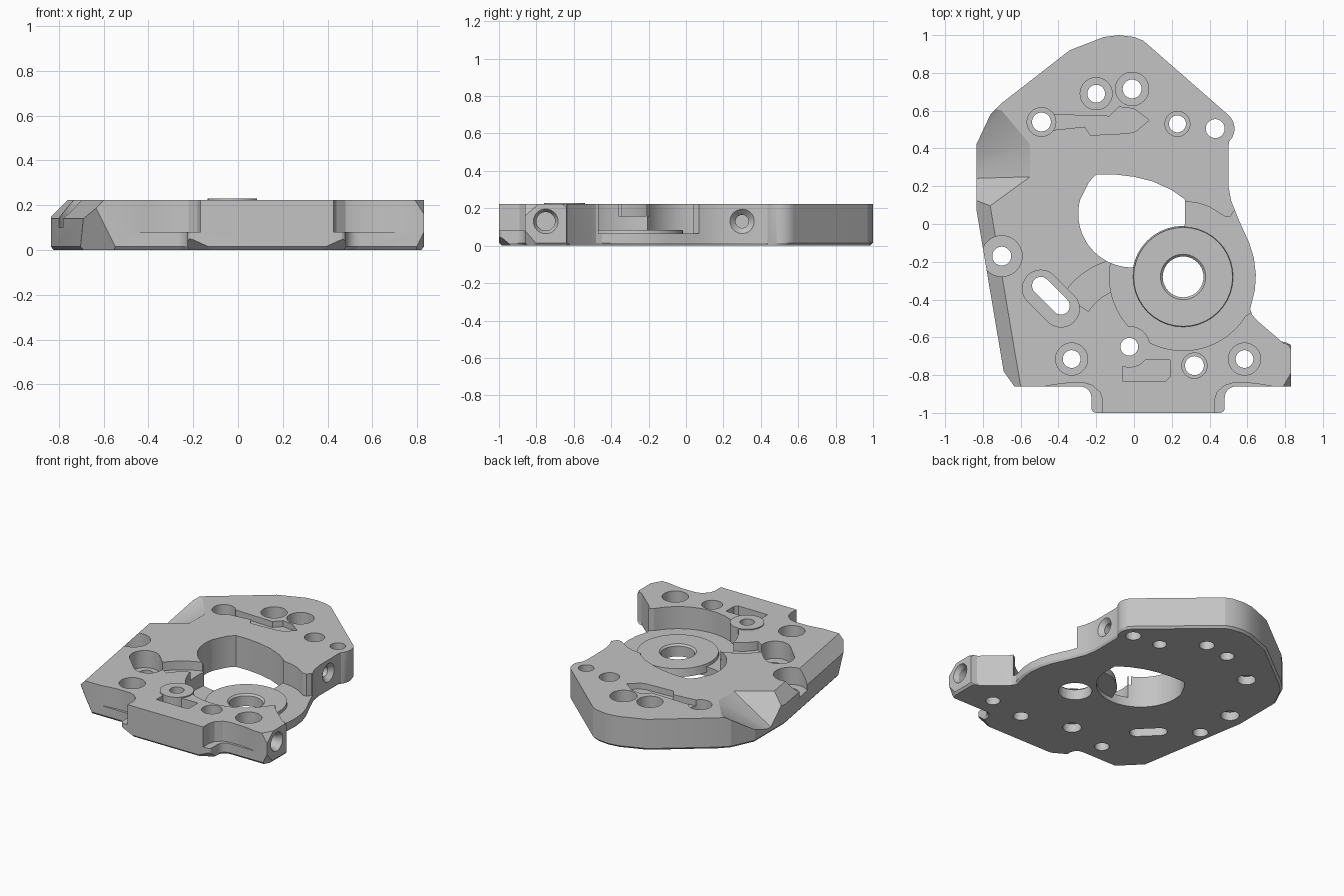
import bpy, bmesh
from math import sin, cos, pi, radians
from mathutils import Vector

if "Cube" in bpy.data.objects:
    bpy.data.objects.remove(bpy.data.objects["Cube"])

TOP = 0.222
metal = bpy.data.materials.new("machined_grey")
metal.use_nodes = True
grey = (0.55, 0.55, 0.55, 1)
metal.diffuse_color = grey
metal.node_tree.nodes["Principled BSDF"].inputs["Base Color"].default_value = grey


def to_object(name, bm):
    bmesh.ops.recalc_face_normals(bm, faces=bm.faces)
    mesh = bpy.data.meshes.new(name)
    bm.to_mesh(mesh)
    bm.free()
    mesh.materials.append(metal)
    obj = bpy.data.objects.new(name, mesh)
    bpy.context.collection.objects.link(obj)
    return obj


def loft(name, rings):
    """Closed solid through rings of matching point count."""
    bm = bmesh.new()
    loops = [[bm.verts.new(p) for p in ring] for ring in rings]
    for a, b in zip(loops, loops[1:]):
        for i in range(len(a)):
            j = (i + 1) % len(a)
            bm.faces.new((a[i], a[j], b[j], b[i]))
    bm.faces.new(loops[0])
    bm.faces.new(loops[-1])
    return to_object(name, bm)


def prism(name, pts, z0, z1):
    return loft(name, [[(x, y, z) for x, y in pts] for z in (z0, z1)])


def arc(cx, cy, r, a0, a1, n=24):
    angles = [radians(a0 + (a1 - a0) * i / n) for i in range(n + 1)]
    return [(cx + r * cos(a), cy + r * sin(a)) for a in angles]


def circle(cx, cy, r, n=40):
    return arc(cx, cy, r, 0, 360, n)[:-1]


def cone(name, x, y, r0, z0, r1, z1):
    return loft(name, [[(px, py, z) for px, py in circle(x, y, r)]
                       for r, z in ((r0, z0), (r1, z1))])


def hull(name, pts):
    bm = bmesh.new()
    for p in pts:
        bm.verts.new(p)
    bmesh.ops.convex_hull(bm, input=bm.verts)
    return to_object(name, bm)


def combine(target, tool, operation="DIFFERENCE"):
    mod = target.modifiers.new("shape", "BOOLEAN")
    mod.operation, mod.solver, mod.object = operation, "EXACT", tool
    bpy.context.view_layer.objects.active = target
    bpy.ops.object.modifier_apply(modifier=mod.name)
    bpy.data.objects.remove(tool)


def slot(cx, cy, r):
    """Diagonal stadium outline."""
    d = 0.053
    return arc(cx + d, cy - d, r, -135, 45, 12) + arc(cx - d, cy + d, r, 45, 225, 12)


# Plate body with a small lower edge chamfer
outline = [(-.64, -.86), (-.69, -.78), (-.835, .08), (-.835, .42), (-.76, .58), (-.70, .64),
           (-.34, .92), (-.16, .99), (-.08, 1.0), (0, .99), (.05, .97)]
outline += arc(.435, .505, .097, 52, -45, 10)
outline += [(.50, .41), (.50, .2), (.515, .12), (.56, .01), (.61, -.1), (.635, -.18), (.645, -.27),
            (.64, -.35), (.615, -.45), (.625, -.48), (.65, -.51), (.79, -.63), (.83, -.64),
            (.83, -.86)]
outline += arc(.54, -.92, .06, 90, 180, 6) + arc(.455, -.975, .025, 0, -90, 4)
outline += arc(-.2, -.975, .025, -90, -180, 4) + arc(-.285, -.92, .06, 0, 90, 6)
body = loft("machined_plate", [[(x * s, y * s, z) for x, y in outline]
                               for z, s in ((0, .985), (.015, 1), (TOP, 1))])


def slice_off(a, b, c, outward):
    """Trim the body by the plane through three points."""
    a, b, c = Vector(a), Vector(b), Vector(c)
    n = (b - a).cross(c - a).normalized()
    if n.dot(Vector(outward)) < 0:
        n.negate()
    bm = bmesh.new()
    bm.from_mesh(body.data)
    cut = bmesh.ops.bisect_plane(bm, geom=bm.verts[:] + bm.edges[:] + bm.faces[:],
                                 plane_co=a, plane_no=n, clear_outer=True)
    edges = [e for e in cut["geom_cut"] if isinstance(e, bmesh.types.BMEdge)]
    bmesh.ops.contextual_create(bm, geom=edges)
    bm.to_mesh(body.data)
    bm.free()


# Slanted flank, lower corner and mounting-arm chamfers
slice_off((-.69, -.78, .14), (-.835, .08, .14), (-.60, -.86, TOP), (-1, 0, 1))
slice_off((-.54, -.86, 0), (-.63, -.86, .18), (-.69, -.78, .14), (-1, -1, -1))
slice_off((.79, -.86, TOP), (.83, -.86, .16), (.83, -.79, TOP), (1, -1, 1))
slice_off((.79, -.86, 0), (.83, -.86, .08), (.83, -.79, 0), (1, -1, -1))
for z, step in ((.24, -.09), (-.02, .09)):
    combine(body, hull("arm_chamfer_cutter", [(.85, -.60, z), (.77, -.60, z), (.85, -.71, z),
                                              (.85, -.60, z + step)]))

# Faceted side notch
rim = [(-.55, .25), (-.55, .42), (-.70, .60), (-.77, .09), (-.9, 0), (-.9, .66)]
combine(body, hull("notch_cutter", [(x, y, z) for x, y in rim for z in (TOP, .3)]
                   + [(-.9, .24, .0), (-.9, .34, .03)]))

# Tab with undercut corners and a ledge along each shoulder
shoulder = [(-.50, -.865), (-.42, -.85), (-.36, -.843), (-.26, -.843), (-.22, -.855),
            (-.18, -.89), (-.167, -.93), (-.167, -1.1), (-.50, -1.1)]
for x0, x1 in ((-.25, -.02), (.51, .28)):
    combine(body, hull("tab_cutter", [(x0, -1.02, -.02), (x1, -1.02, -.02),
                                      (x0, -1.02, .085), (x0, -.89, -.02)]))
for mirror in (1, -1):
    side = [(.13 + mirror * (x - .13), y) for x, y in shoulder]
    combine(body, prism("shoulder_cutter", side, .08, .3))

# Recess open to the side, channel and shallow pockets
recess = arc(.26, -.28, .39, -32, -205, 40)
recess += [(0, 0), (.27, .12), (.34, .11), (.40, .09), (.48, .04), (.51, .04), (.53, .07),
           (.8, .07), (.8, -.3), (.65, -.45)]
combine(body, prism("recess_cutter", recess, .065, .3))
channel = arc(-.02, -.60, .42, 105, 148, 12) + arc(-.02, -.60, .26, 148, 105, 12)
combine(body, prism("channel_cutter", channel, .16, .3))
combine(body, prism("slot_pocket_cutter", slot(-.44, -.395, .098), .10, .3))
combine(body, prism("front_pocket_cutter",
                    [(-.06, -.83), (.17, -.83), (.19, -.81), (.19, -.72), (-.06, -.72)], .14, .3))
combine(body, prism("rear_pocket_cutter",
                    [(-.45, .58), (-.13, .57), (-.08, .62), (0, .61), (.08, .55), (.01, .49),
                     (-.03, .48), (-.23, .47), (-.26, .515), (-.45, .495)], .18, .3))

# Main opening
opening = arc(-.01, .055, .285, 165, 350, 40) + [(.27, .13), (.2, .18), (.1, .225), (0, .25),
                                                 (-.1, .262), (-.2, .262), (-.24, .22)]
combine(body, prism("opening_cutter", opening, -.1, .3))

# Bearing boss with a chamfered bore
combine(body, cone("boss", .26, -.28, .27, .03, .262, .085), "UNION")
combine(body, cone("bore_cutter", .26, -.28, .108, -.1, .108, .3))
combine(body, cone("bore_chamfer_cutter", .26, -.28, .105, .07, .125, .09))

# Raised seat around the front hole
combine(body, cone("raised_seat", -.025, -.65, .11, .1, .11, .229), "UNION")

# Vertical holes: x, y, radius, counterbore radius, counterbore floor
holes = [(-.20, .69, .047, .085, .11), (-.01, .715, .05, .088, .13), (-.49, .54, .05, .076, .12),
         (.23, .53, .045, .066, .11), (.43, .505, .05, 0, 0), (-.70, -.17, .05, .108, .10),
         (-.33, -.715, .047, .085, .11), (-.025, -.65, .047, 0, 0), (.32, -.75, .05, .067, .12),
         (.585, -.715, .047, .085, .11)]
for x, y, r, wide, floor in holes:
    combine(body, cone("hole_cutter", x, y, r, -.1, r, .3))
    if wide:
        combine(body, cone("counterbore_cutter", x, y, wide, floor, wide, .3))
combine(body, prism("slot_cutter", slot(-.44, -.38, .047), -.1, .3))

# Dowel pockets in the underside
for x, y in ((-.705, .12), (-.49, .54), (-.025, -.65)):
    combine(body, cone("dowel_cutter", x, y, .06, -.1, .06, .06))

# Threaded holes in the side faces: mouth x, y, radius, mouth radius
for mx, y, r, mouth in ((.50, .30, .035, .065), (.83, -.75, .05, .066)):
    profile = ((mx - .13, r), (mx - .03, r), (mx, mouth), (mx + .1, mouth))
    combine(body, loft("side_hole_cutter", [[(x, py, pz) for py, pz in circle(y, .13, rad, 32)]
                                            for x, rad in profile]))

# Sharp machined edges, smooth round walls
bpy.ops.object.select_all(action="DESELECT")
body.select_set(True)
bpy.context.view_layer.objects.active = body
bpy.ops.object.shade_smooth_by_angle(angle=radians(18))
